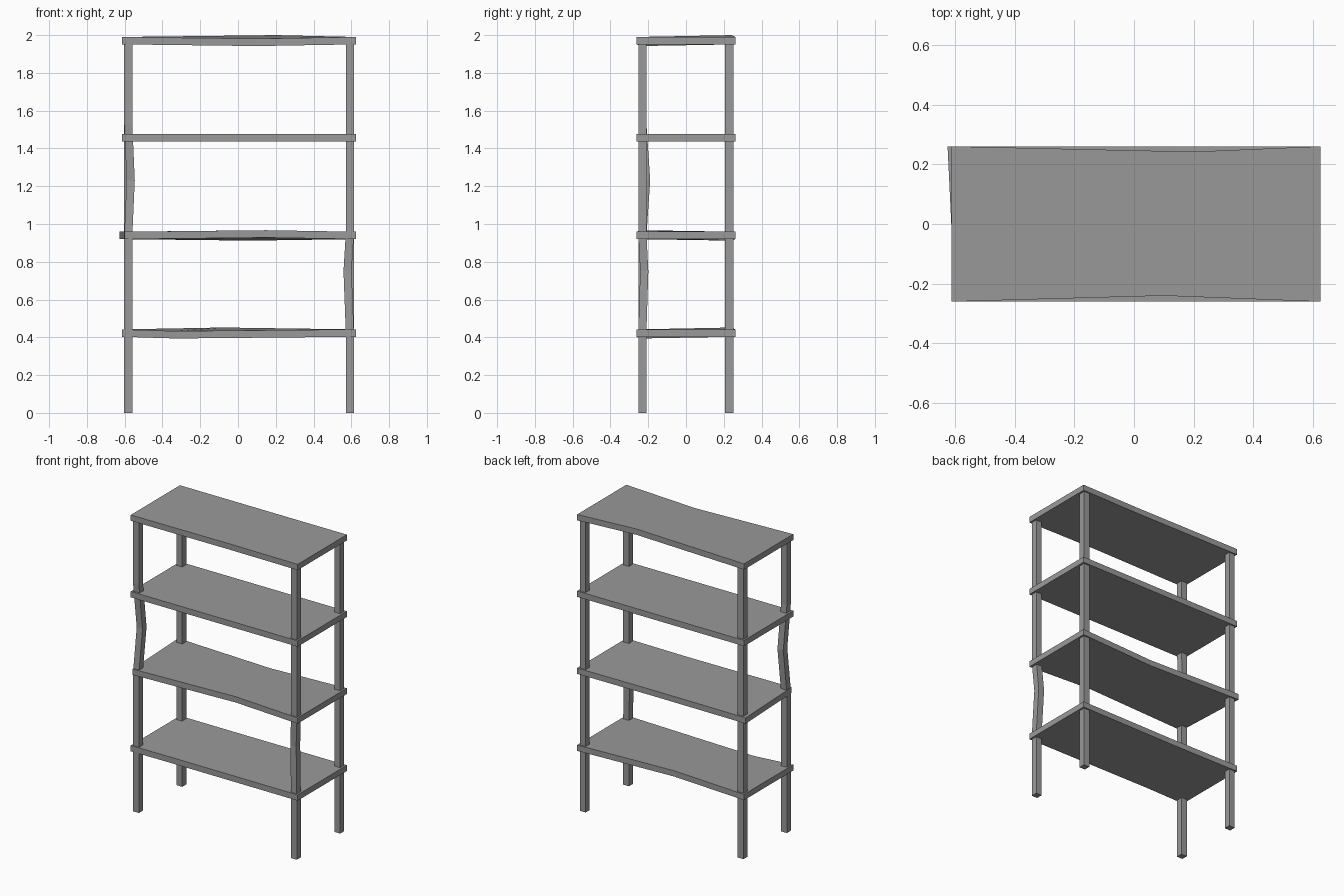
import bpy

if "Cube" in bpy.data.objects:
    bpy.data.objects.remove(bpy.data.objects["Cube"])

# Dark grey finish shared by all parts
grey = bpy.data.materials.new("dark_grey")
grey.diffuse_color = (0.32, 0.32, 0.32, 1)
grey.use_nodes = True
grey.node_tree.nodes["Principled BSDF"].inputs["Base Color"].default_value = grey.diffuse_color


def loft(name, rings):
    """Box-like mesh from a run of four-point cross-sections, capped at both ends."""
    verts = [p for ring in rings for p in ring]
    faces = [(3, 2, 1, 0)]
    for r in range(len(rings) - 1):
        a, b = r * 4, r * 4 + 4
        for i in range(4):
            j = (i + 1) % 4
            faces.append((a + i, a + j, b + j, b + i))
    last = len(verts) - 4
    faces.append((last, last + 1, last + 2, last + 3))
    mesh = bpy.data.meshes.new(name)
    mesh.from_pydata(verts, [], faces)
    mesh.materials.append(grey)
    obj = bpy.data.objects.new(name, mesh)
    bpy.context.collection.objects.link(obj)
    return obj


X0, X1, Y, THICK = -0.614, 0.626, 0.261, 0.039


def shelf(name, z, front_dent=None, back_dent=None, skew=0.0):
    """Board; each dent is (x, inward shift, vertical shift) of the long edge."""
    def ring(xf, yf, zf, xb, yb, zb):
        return [(xf, yf, z + zf), (xb, yb, z + zb),
                (xb, yb, z + zb + THICK), (xf, yf, z + zf + THICK)]
    rings = [ring(X0 + skew, -Y, 0, X0 - skew, Y, 0)]
    if front_dent:
        (fx, fi, fz), (bx, bi, bz) = front_dent, back_dent
        rings.append(ring(fx, -Y + fi, fz, bx, Y - bi, bz))
    rings.append(ring(X1, -Y, 0, X1, Y, 0))
    return loft(name, rings)


def leg(name, x, y, bends=()):
    """Square post; bends are (z, x shift, y shift) along its height."""
    h = 0.0215
    rings = []
    for z, dx, dy in [(0, 0, 0), *bends, (1.96, 0, 0)]:
        cx, cy = x + dx, y + dy
        rings.append([(cx - h, cy - h, z), (cx + h, cy - h, z),
                      (cx + h, cy + h, z), (cx - h, cy + h, z)])
    return loft(name, rings)


# Shelves, warped along their long edges
shelf("top_shelf", 1.951, (0.1, 0.02, -0.009), (0.2, 0.018, 0.01))
shelf("upper_shelf", 1.437)
shelf("middle_shelf", 0.92, (0.15, 0.02, 0.008), (0.07, 0.018, -0.008), skew=0.0125)
shelf("bottom_shelf", 0.403, (-0.33, 0.018, -0.009), (-0.08, 0.018, 0.01))

# Legs, the two front ones slightly buckled
leg("front_left_leg", -0.581, -0.231,
    [(0.94, 0, 0), (1.23, 0.013, 0.02), (1.53, 0, 0)])
leg("front_right_leg", 0.592, -0.231,
    [(0.43, 0, 0), (0.75, -0.012, 0.01), (0.95, 0, 0)])
leg("back_left_leg", -0.581, 0.229)
leg("back_right_leg", 0.592, 0.229)
